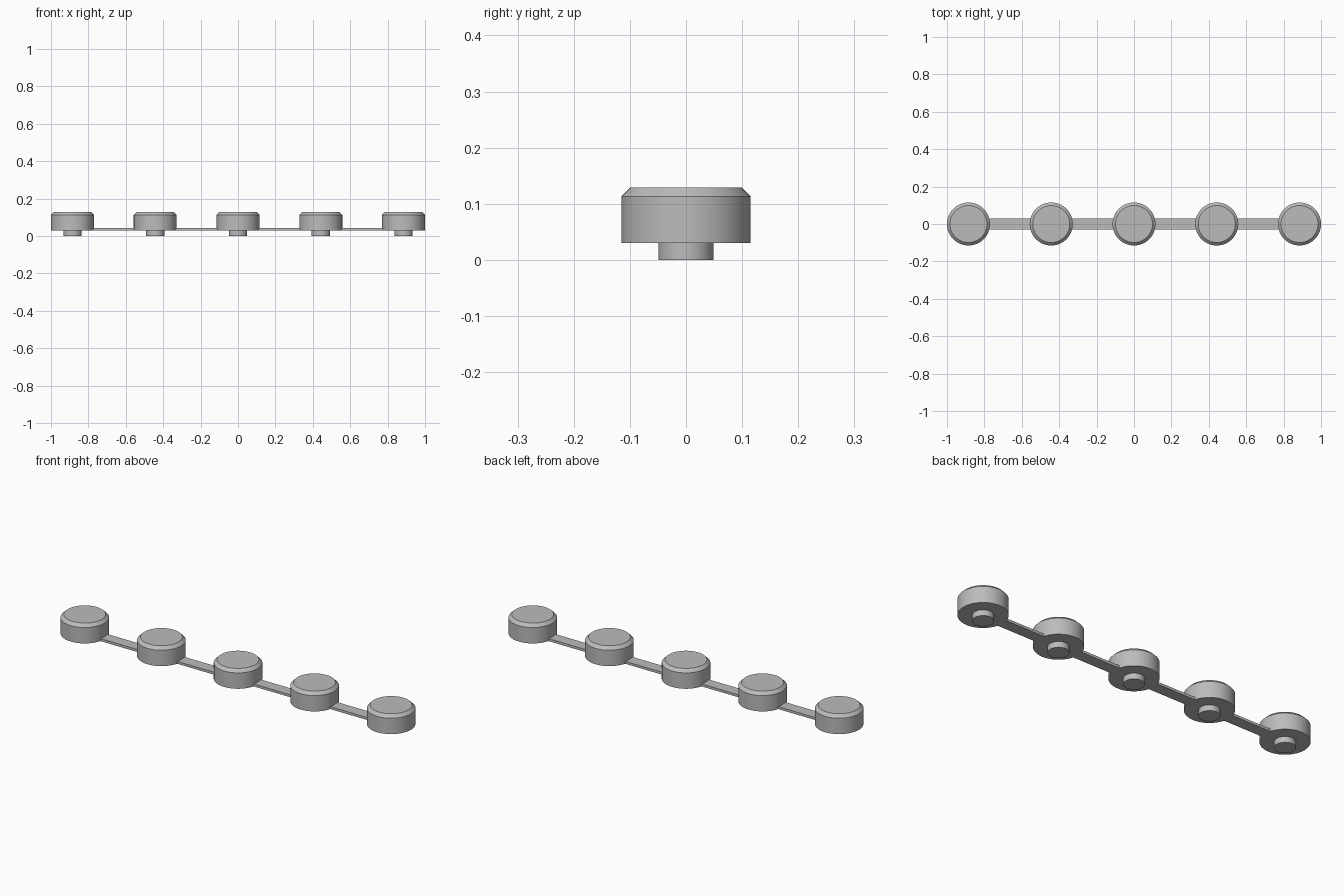
import bpy, bmesh, math

if "Cube" in bpy.data.objects:
    bpy.data.objects.remove(bpy.data.objects["Cube"])

SPACING, RADIUS, SIDES = 0.4425, 0.115, 64
BASE_Z = 0.03

grey = bpy.data.materials.new("plain grey")
grey.diffuse_color = (0.5, 0.5, 0.5, 1)
grey.use_nodes = True
grey.node_tree.nodes["Principled BSDF"].inputs["Base Color"].default_value = grey.diffuse_color


def lathe(name, profile, x):
    """Closed solid of revolution from (radius, height) rings."""
    bm = bmesh.new()
    rings = [[bm.verts.new((x + r * math.cos(2 * math.pi * i / SIDES),
                            r * math.sin(2 * math.pi * i / SIDES), z))
              for i in range(SIDES)] for r, z in profile]
    for low, high in zip(rings, rings[1:]):
        for i in range(SIDES):
            j = (i + 1) % SIDES
            bm.faces.new((low[i], low[j], high[j], high[i]))
    bm.faces.new(rings[0][::-1])
    bm.faces.new(rings[-1])
    return finish(name, bm)


def finish(name, bm):
    mesh = bpy.data.meshes.new(name)
    bm.to_mesh(mesh)
    bm.free()
    mesh.materials.append(grey)
    obj = bpy.data.objects.new(name, mesh)
    bpy.context.collection.objects.link(obj)
    return obj


def smooth(obj):
    bpy.ops.object.select_all(action='DESELECT')
    obj.select_set(True)
    bpy.context.view_layer.objects.active = obj
    bpy.ops.object.shade_smooth_by_angle(angle=math.radians(30))


# Five chamfered buttons, each with a small peg underneath
for n in range(5):
    x = (n - 2) * SPACING
    smooth(lathe(f"button_{n + 1}", [(RADIUS, BASE_Z), (RADIUS, 0.113), (0.099, 0.129)], x))
    smooth(lathe(f"peg_{n + 1}", [(0.049, 0), (0.049, BASE_Z)], x))

# Thin connecting strips in the gaps, ending just inside the button walls
inset = math.sqrt(RADIUS ** 2 - 0.03 ** 2) - 0.0005
for n in range(4):
    bm = bmesh.new()
    bmesh.ops.create_cube(bm, size=1)
    for v in bm.verts:
        v.co.x = (n - 1.5) * SPACING + v.co.x * (SPACING - 2 * inset)
        v.co.y *= 0.06
        v.co.z = BASE_Z + (v.co.z + 0.5) * 0.013
    finish(f"strip_{n + 1}", bm)
